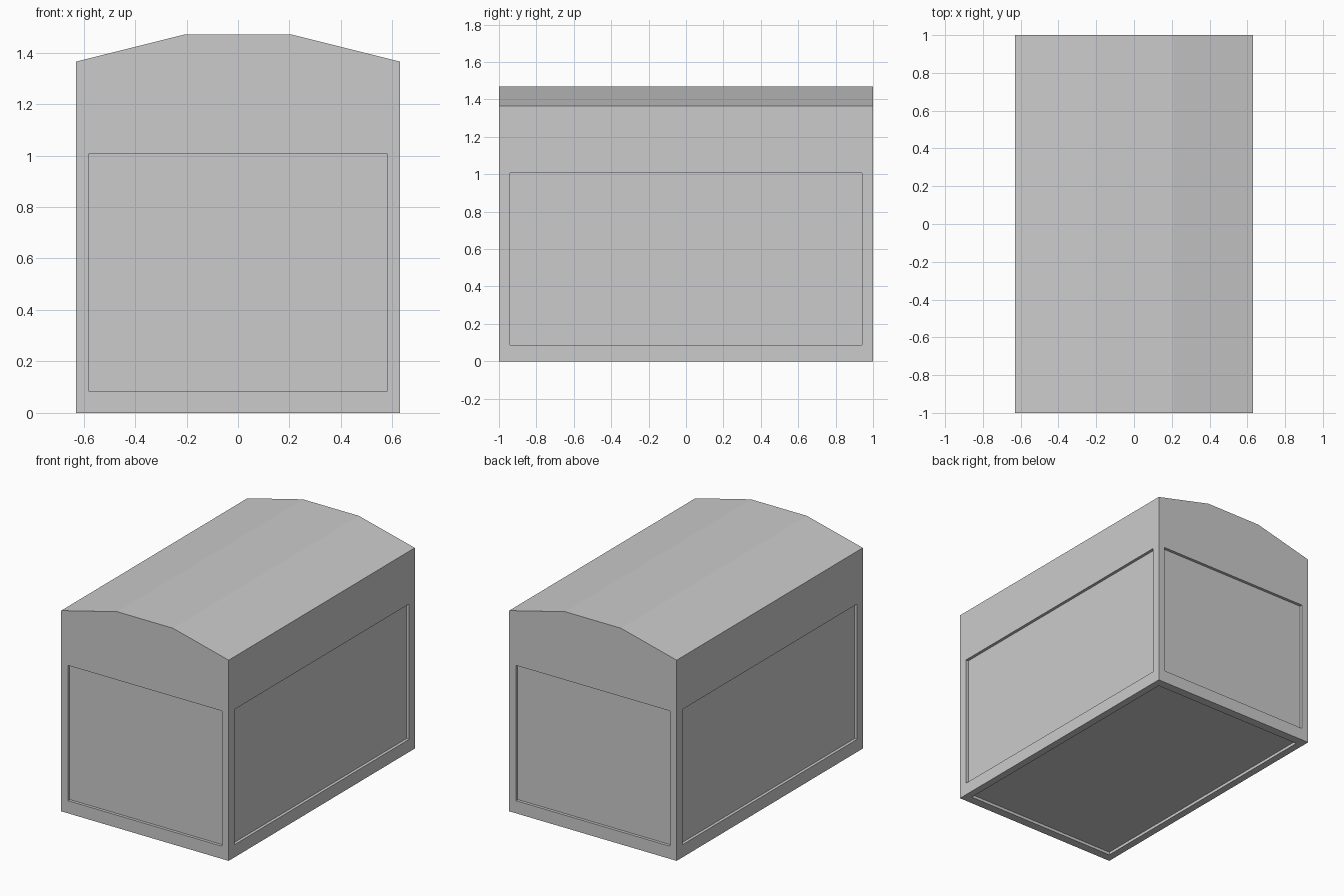
import bpy, bmesh
from mathutils import Matrix, Vector

if "Cube" in bpy.data.objects:
    bpy.data.objects.remove(bpy.data.objects["Cube"])

W, L = 0.63, 1.0            # half width, half length
EAVE, RIDGE, FLAT = 1.365, 1.47, 0.21
DEPTH = 0.02                # recess depth


def make_object(name, bm):
    bmesh.ops.recalc_face_normals(bm, faces=bm.faces[:])
    mesh = bpy.data.meshes.new(name)
    bm.to_mesh(mesh)
    bm.free()
    obj = bpy.data.objects.new(name, mesh)
    bpy.context.collection.objects.link(obj)
    return obj


def add_box(bm, center, size):
    bmesh.ops.create_cube(bm, size=1, matrix=Matrix.Translation(center) @ Matrix.Diagonal((*size, 1)))


# Chest body: barrel-topped end profile extruded along y
profile = [(-W, 0), (W, 0), (W, EAVE), (FLAT, RIDGE), (-FLAT, RIDGE), (-W, EAVE)]
bm = bmesh.new()
end = bm.faces.new([bm.verts.new((x, -L, z)) for x, z in profile])
ext = bmesh.ops.extrude_face_region(bm, geom=[end], use_keep_orig=True)
new_verts = [g for g in ext["geom"] if isinstance(g, bmesh.types.BMVert)]
bmesh.ops.translate(bm, verts=new_verts, vec=Vector((0, 2 * L, 0)))
body = make_object("chest_body", bm)

# Panel cutters: four walls and the underside
bm = bmesh.new()
panel_x, panel_y = 1.16, 1.88
z_mid, panel_z = 0.546, 0.92
for s in (-1, 1):
    add_box(bm, (0, s * L, z_mid), (panel_x, 2 * DEPTH, panel_z))
    add_box(bm, (s * W, 0, z_mid), (2 * DEPTH, panel_y, panel_z))
add_box(bm, (0, 0, 0), (panel_x, panel_y, 2 * DEPTH))
cutter = make_object("panel_cutter", bm)
cutter.hide_render = True
cutter.display_type = 'WIRE'

# Recess the panels
mod = body.modifiers.new("recessed_panels", 'BOOLEAN')
mod.operation = 'DIFFERENCE'
mod.solver = 'EXACT'
mod.object = cutter
